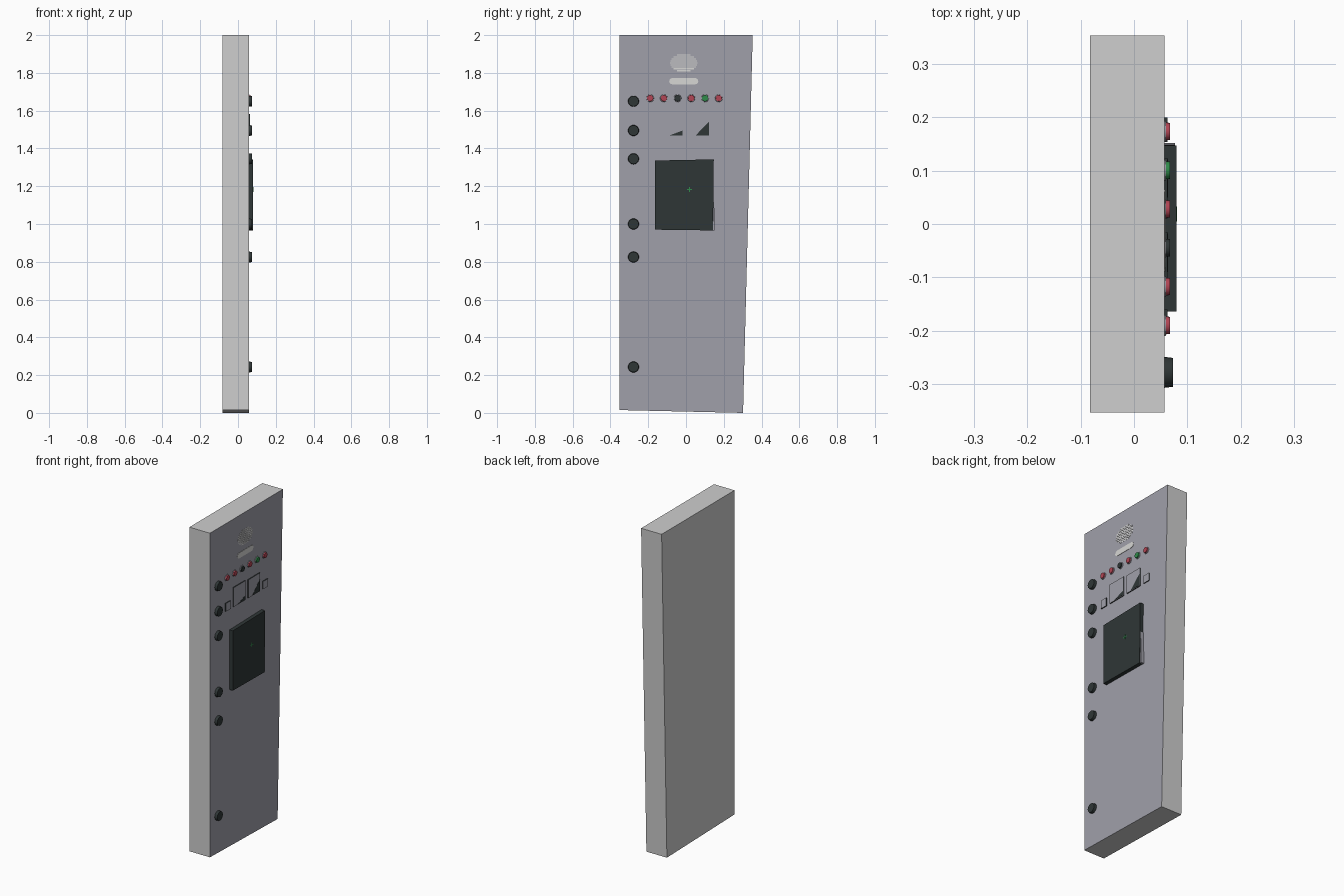
import bpy
import bmesh
import math
from mathutils import Matrix

cube = bpy.data.objects.get("Cube")
if cube:
    bpy.data.objects.remove(cube, do_unlink=True)


def material(name, rgb):
    m = bpy.data.materials.new(name)
    m.use_nodes = True
    m.diffuse_color = (*rgb, 1)
    m.node_tree.nodes["Principled BSDF"].inputs["Base Color"].default_value = (*rgb, 1)
    return m


casing = material("casing light grey", (0.62, 0.62, 0.62))
panel = material("panel lavender grey", (0.35, 0.35, 0.40))
dark = material("dark slate", (0.028, 0.037, 0.037))
red = material("lamp red", (0.45, 0.06, 0.09))
green = material("lamp green", (0.03, 0.26, 0.07))
pale = material("label pale grey", (0.68, 0.68, 0.66))

FACE = 0.057  # x of the control face


def finish(name, bm, mats):
    bmesh.ops.recalc_face_normals(bm, faces=bm.faces)
    mesh = bpy.data.meshes.new(name)
    bm.to_mesh(mesh)
    bm.free()
    for m in mats:
        mesh.materials.append(m)
    ob = bpy.data.objects.new(name, mesh)
    bpy.context.collection.objects.link(ob)
    return ob


def plate(name, outline, x0, x1, side, front=None):
    """Extrude a (y, z) outline from x0 to x1; the +x face may differ in colour."""
    bm = bmesh.new()
    base = bm.faces.new([bm.verts.new((x0, y, z)) for y, z in outline])
    out = bmesh.ops.extrude_face_region(bm, geom=[base])["geom"]
    for v in out:
        if isinstance(v, bmesh.types.BMVert):
            v.co.x = x1
    bmesh.ops.recalc_face_normals(bm, faces=bm.faces)
    if front:
        for f in bm.faces:
            f.material_index = int(f.normal.x > 0.9)
    return finish(name, bm, [side, front] if front else [side])


def rect(y0, y1, z0, z1):
    return [(y0, z0), (y1, z0), (y1, z1), (y0, z1)]


def disc(name, y, z, radius, tip, depth, mat):
    """Round part standing out of the control face."""
    bm = bmesh.new()
    bmesh.ops.create_cone(bm, cap_ends=True, segments=20, radius1=radius, radius2=tip,
                          depth=depth, matrix=Matrix.Translation((FACE + depth / 2, y, z))
                          @ Matrix.Rotation(math.pi / 2, 4, "Y"))
    ob = finish(name, bm, [mat])
    for p in ob.data.polygons:
        p.use_smooth = len(p.vertices) == 4
    ob.data.set_sharp_from_angle(angle=math.radians(40))


# Cabinet body, slightly tapered
plate("cabinet", [(-0.353, 0.015), (0.302, 0), (0.353, 2), (-0.353, 2)],
      -0.082, FACE, casing, panel)

# Column of knobs
for i, z in enumerate((1.65, 1.495, 1.345, 1.0, 0.825, 0.243)):
    disc(f"knob_{i + 1}", -0.278, z, 0.029, 0.027, 0.016, dark)

# Row of indicator lamps
for i, mat in enumerate((red, red, dark, red, green, red)):
    y = -0.19 + i * 0.0727
    disc(f"lamp_bezel_{i + 1}", y, 1.666, 0.02, 0.019, 0.003, panel)
    disc(f"lamp_{i + 1}", y, 1.666, 0.017, 0.016, 0.01, mat)

# Meters and small switches
for name, y0, y1, z1 in (("left_switch", -0.206, -0.16, 1.515),
                         ("left_meter", -0.132, -0.015, 1.583),
                         ("right_meter", 0.01, 0.124, 1.577),
                         ("right_switch", 0.154, 0.2, 1.512)):
    plate(name, rect(y0, y1, 1.465, z1), FACE, 0.063, dark, panel)
plate("left_meter_corner", [(-0.09, 1.468), (-0.018, 1.468), (-0.018, 1.495)],
      0.063, 0.064, dark)
plate("right_meter_corner", [(0.05, 1.468), (0.121, 1.468), (0.121, 1.54)],
      0.063, 0.064, dark)

# Screen with a side trim and a green cross marker
plate("screen", [(-0.164, 0.97), (0.143, 0.966), (0.147, 1.342), (-0.164, 1.336)],
      FACE, 0.08, dark)
plate("screen_trim", [(0.143, 0.966), (0.152, 0.966), (0.148, 1.16)], FACE, 0.077, panel)
plate("marker_bar", rect(0.005, 0.033, 1.179, 1.184), 0.08, 0.081, green)
plate("marker_post", rect(0.017, 0.022, 1.169, 1.195), 0.08, 0.081, green)

# Capsule badge
capsule = []
for i in range(14):
    a = -math.pi / 2 + math.pi * (i % 7) / 6 + (math.pi if i > 6 else 0)
    centre = 0.048 if i < 7 else -0.072
    capsule.append((centre + 0.017 * math.cos(a), 1.756 + 0.017 * math.sin(a)))
plate("badge", capsule, FACE, 0.059, pale)

# Oval group of thin pale slats
for i in range(9):
    t = (i - 4) / 4.6
    half = 0.073 * math.sqrt(1 - t * t)
    z = 1.853 + 0.048 * t
    plate(f"slat_{i + 1}", rect(-0.012 - half, -0.012 + half, z - 0.003, z + 0.003),
          FACE, FACE + 0.001, pale)
